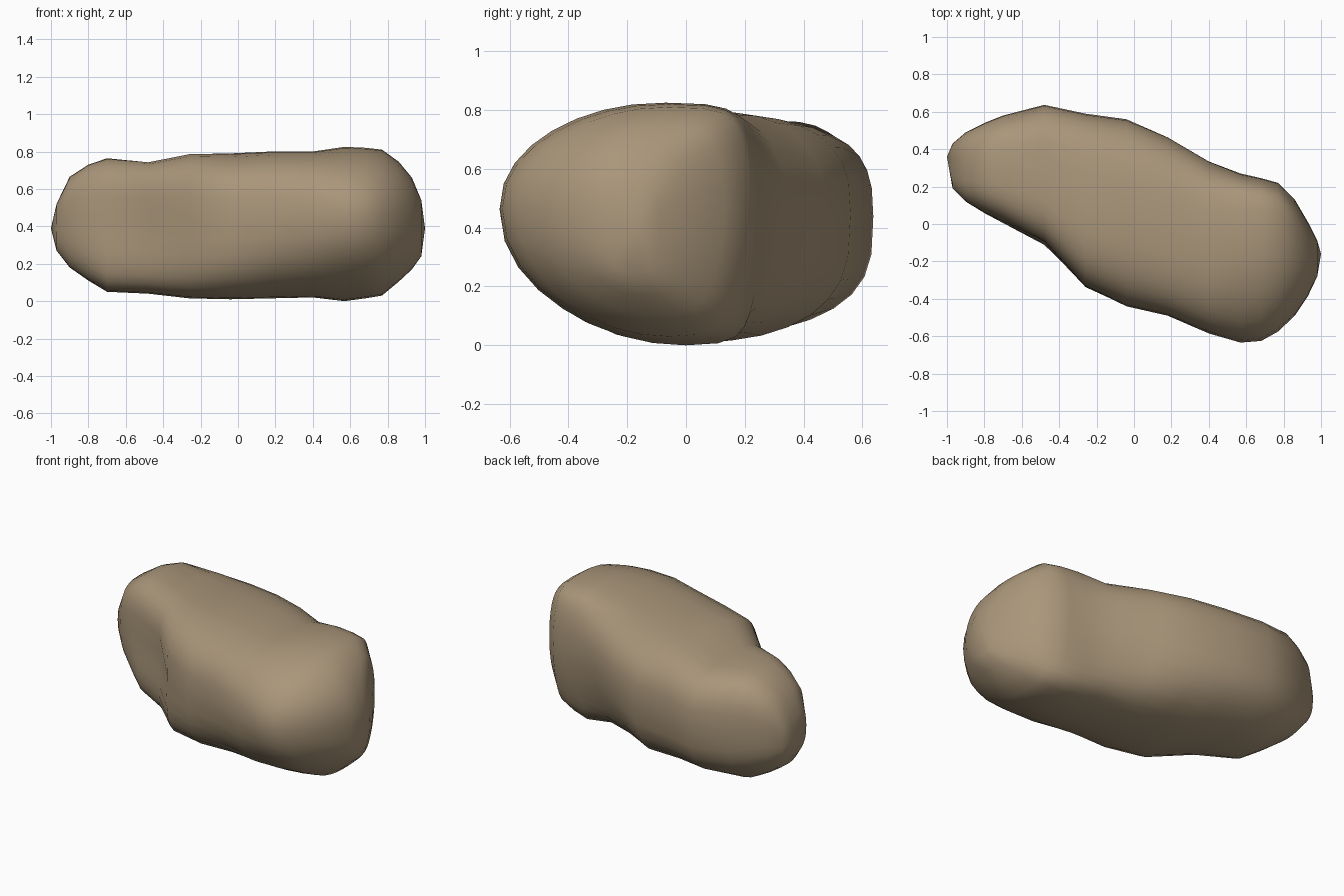
import bpy, bmesh, math

if "Cube" in bpy.data.objects:
    bpy.data.objects.remove(bpy.data.objects["Cube"])

# Cross-sections along the boulder: x, front y, back y, bottom z, top z,
# sideways lean of the keel, sideways lean of the crown
SECTIONS = [
    (-0.97, 0.19, 0.43, 0.27, 0.52, 0, 0),
    (-0.90, 0.12, 0.49, 0.18, 0.665, -0.15, 0),
    (-0.80, 0.06, 0.54, 0.11, 0.73, -0.3, 0),
    (-0.70, 0.01, 0.58, 0.05, 0.765, -0.4, 0),
    (-0.48, -0.12, 0.637, 0.04, 0.75, -0.38, 0),
    (-0.26, -0.335, 0.59, 0.015, 0.79, -0.3, 0),
    (-0.04, -0.44, 0.56, 0.01, 0.79, -0.15, 0),
    (0.18, -0.49, 0.47, 0.015, 0.80, 0, 0),
    (0.40, -0.585, 0.34, 0.02, 0.80, 0.2, 0.1),
    (0.57, -0.634, 0.27, 0.0, 0.825, 0.4, 0.25),
    (0.68, -0.625, 0.245, 0.015, 0.82, 0.38, 0.3),
    (0.77, -0.575, 0.22, 0.03, 0.81, 0.3, 0.3),
    (0.86, -0.49, 0.13, 0.105, 0.745, 0.25, 0.25),
    (0.93, -0.385, 0.01, 0.17, 0.66, 0.2, 0.1),
    (0.98, -0.28, -0.09, 0.24, 0.54, 0.1, 0),
]
TIPS = ((-1.0, 0.36, 0.39), (1.0, -0.16, 0.39))
SIDES = 32


def power(v, n):
    return math.copysign(abs(v) ** (2 / n), v)


def bump(v, centre, width):
    return math.exp(-((v - centre) / width) ** 2)


def boxiness(x, back, upper):
    """Superellipse exponent for each quarter of the section."""
    if upper:
        if back:
            return 2.8
        return 3.1 if x < -0.2 else (2.3 if x > 0.5 else 2.8)
    if back:
        return 2.9 if x < 0.1 else 2.5
    return 2.5 if x < 0.5 else 2.25


def ring(bm, x, y0, y1, zb, zt, keel, crown):
    cy, hw = (y0 + y1) / 2, (y1 - y0) / 2
    zm = zb + 0.56 * (zt - zb)
    verts = []
    for i in range(SIDES):
        a = 2 * math.pi * i / SIDES
        ca, sa = math.cos(a), math.sin(a)
        n = boxiness(x, ca > 0, sa >= 0)
        c, s = power(ca, n), power(sa, n)
        lean, depth = (crown, zt - zm) if s >= 0 else (keel, zm - zb)
        y = cy + hw * (c + lean * abs(s) ** (4 if ca > 0 else 2))
        z = zm + depth * s
        # Worn hollows: front flank, lower back flank, top
        if ca < 0:
            y += 0.04 * bump(x, -0.50, 0.13) * bump(z, 0.40, 0.2)
        else:
            y -= 0.05 * bump(x, 0.28, 0.17) * bump(z, 0.2, 0.2) * abs(c)
        if s > 0:
            z -= 0.02 * bump(x, -0.36, 0.2) * bump(y, 0.3, 0.15)
        verts.append(bm.verts.new((x, y, z)))
    return verts


# Boulder: loft the sections and close both ends
bm = bmesh.new()
rings = [ring(bm, *s) for s in SECTIONS]
for a, b in zip(rings, rings[1:]):
    for i in range(SIDES):
        j = (i + 1) % SIDES
        bm.faces.new((a[i], a[j], b[j], b[i]))
for tip, r in zip(TIPS, (rings[0], rings[-1])):
    v = bm.verts.new(tip)
    for i in range(SIDES):
        bm.faces.new((v, r[i], r[(i + 1) % SIDES]))
bmesh.ops.recalc_face_normals(bm, faces=bm.faces)
for f in bm.faces:
    f.smooth = True

mesh = bpy.data.meshes.new("boulder")
bm.to_mesh(mesh)
bm.free()
boulder = bpy.data.objects.new("boulder", mesh)
bpy.context.collection.objects.link(boulder)

stone = bpy.data.materials.new("brown stone")
stone.diffuse_color = (0.40, 0.305, 0.195, 1)
stone.use_nodes = True
stone.node_tree.nodes["Principled BSDF"].inputs["Base Color"].default_value = stone.diffuse_color
mesh.materials.append(stone)
